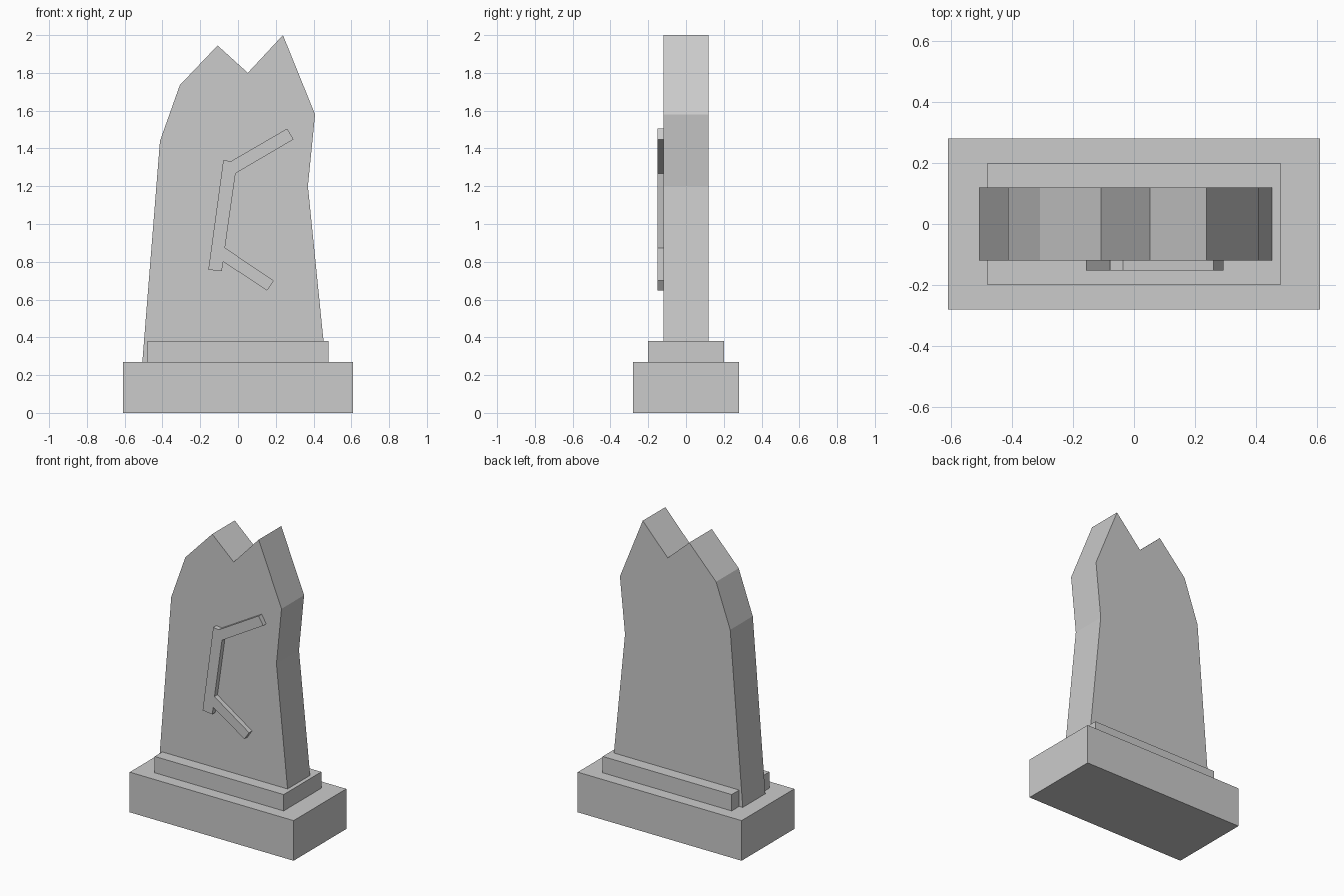
import bpy
import bmesh

if "Cube" in bpy.data.objects:
    bpy.data.objects.remove(bpy.data.objects["Cube"])


def prism(name, outline, y_front, y_back):
    """Extrude an x-z outline between two y depths."""
    bm = bmesh.new()
    face = bm.faces.new([bm.verts.new((x, y_front, z)) for x, z in outline])
    new = bmesh.ops.extrude_face_region(bm, geom=[face])["geom"]
    moved = [g for g in new if isinstance(g, bmesh.types.BMVert)]
    bmesh.ops.translate(bm, verts=moved, vec=(0, y_back - y_front, 0))
    bmesh.ops.recalc_face_normals(bm, faces=bm.faces)
    mesh = bpy.data.meshes.new(name)
    bm.to_mesh(mesh)
    bm.free()
    obj = bpy.data.objects.new(name, mesh)
    bpy.context.collection.objects.link(obj)
    return obj


def block(name, half_x, half_y, z0, z1):
    """Box centred on the z axis."""
    outline = [(-half_x, z0), (half_x, z0), (half_x, z1), (-half_x, z1)]
    return prism(name, outline, -half_y, half_y)


# Stepped base
block("plinth", 0.61, 0.28, 0, 0.27)
block("upper_step", 0.48, 0.20, 0.27, 0.38)

# Broken standing stone, sunk slightly into the plinth
prism("stone_slab", [
    (-0.508, 0.25), (0.466, 0.25), (0.37, 1.20), (0.408, 1.58),
    (0.238, 2.0), (0.052, 1.80), (-0.108, 1.945), (-0.308, 1.735),
    (-0.413, 1.44)], -0.12, 0.12)

# Raised angular carving on the front face
prism("raised_carving", [
    (-0.157, 0.758), (-0.086, 0.75), (-0.078, 0.80), (0.154, 0.648),
    (0.189, 0.70), (-0.069, 0.874), (-0.013, 1.268), (0.294, 1.448),
    (0.26, 1.505), (-0.036, 1.333), (-0.078, 1.337)], -0.152, -0.11)
